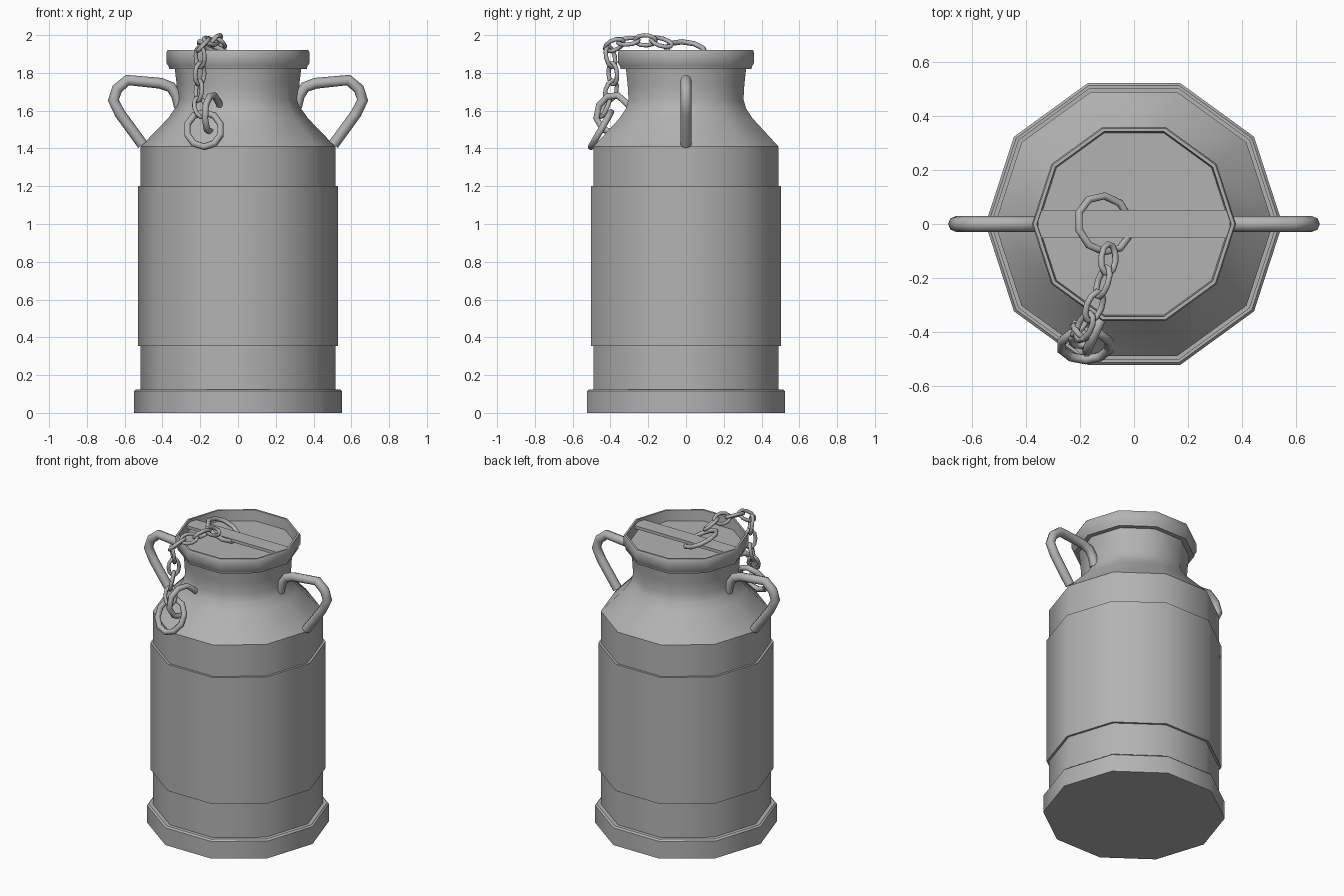
import bpy, bmesh, math
from mathutils import Vector

if "Cube" in bpy.data.objects:
    bpy.data.objects.remove(bpy.data.objects["Cube"])

SIDES = 10
steel = bpy.data.materials.new("dull steel")
steel.use_nodes = True
grey = (0.45, 0.45, 0.45, 1)
steel.diffuse_color = grey
steel.node_tree.nodes["Principled BSDF"].inputs["Base Color"].default_value = grey


def finish(name, mesh, angle=38):
    obj = bpy.data.objects.new(name, mesh)
    bpy.context.collection.objects.link(obj)
    mesh.materials.clear()
    mesh.materials.append(steel)
    bpy.ops.object.select_all(action="DESELECT")
    obj.select_set(True)
    bpy.context.view_layer.objects.active = obj
    bpy.ops.object.shade_smooth_by_angle(angle=math.radians(angle))
    return obj


def lathe(name, profile):
    """Turn a (radius, height) profile into a ten-sided solid, capped at both ends."""
    bm = bmesh.new()
    rings = []
    for r, z in profile:
        turn = [math.tau * i / SIDES for i in range(SIDES)]
        rings.append([bm.verts.new((r * math.cos(a), r * math.sin(a), z)) for a in turn])
    for low, high in zip(rings, rings[1:]):
        for i in range(SIDES):
            j = (i + 1) % SIDES
            bm.faces.new((low[i], low[j], high[j], high[i]))
    bm.faces.new(rings[0][::-1])
    bm.faces.new(rings[-1])
    mesh = bpy.data.meshes.new(name)
    bm.to_mesh(mesh)
    bm.free()
    return finish(name, mesh)


def tube(name, points, radius, closed=False):
    """Sweep a round rod along a polyline."""
    curve = bpy.data.curves.new(name, "CURVE")
    curve.dimensions = "3D"
    curve.bevel_depth = radius
    curve.bevel_resolution = 2
    curve.use_fill_caps = not closed
    line = curve.splines.new("POLY")
    line.points.add(len(points) - 1)
    for p, co in zip(line.points, points):
        p.co = (*co, 1)
    line.use_cyclic_u = closed
    temp = bpy.data.objects.new("temp", curve)
    mesh = bpy.data.meshes.new_from_object(temp)
    bpy.data.objects.remove(temp)
    mesh.name = name
    return finish(name, mesh, 60)


def loop(name, centre, u, v, half_u, half_v, radius, count=10):
    """Closed oval ring lying in the plane of u and v."""
    turn = [math.tau * (i + 0.5) / count for i in range(count)]
    pts = [Vector(centre) + u * half_u * math.cos(a) + v * half_v * math.sin(a) for a in turn]
    return tube(name, pts, radius, True)


# Can body: foot band, walls, raised middle band, shoulder and neck
lathe("can_body", [
    (0.55, 0), (0.55, 0.115), (0.54, 0.125), (0.515, 0.125), (0.515, 0.355),
    (0.53, 0.355), (0.53, 1.2), (0.515, 1.2), (0.515, 1.41), (0.37, 1.56),
    (0.335, 1.61), (0.32, 1.66), (0.325, 1.74), (0.335, 1.825)])

# Lid with a stepped rim and a sunken top
lathe("lid", [
    (0.33, 1.82), (0.365, 1.82), (0.367, 1.835), (0.378, 1.85), (0.378, 1.91),
    (0.373, 1.92), (0.36, 1.92), (0.355, 1.85)])

# Flat bar across the sunken top
bpy.ops.mesh.primitive_cube_add(size=1)
bar = bpy.context.object
bar.name = "lid_bar"
for vert in bar.data.vertices:
    vert.co = (vert.co.x * 0.71, vert.co.y * 0.104, 1.895 + vert.co.z * 0.02)
bar.data.materials.append(steel)

# Side handles
handle = [(0.31, 1.62), (0.325, 1.68), (0.355, 1.725), (0.41, 1.745), (0.585, 1.762),
          (0.64, 1.715), (0.66, 1.655), (0.625, 1.585), (0.505, 1.42)]
for name, side in (("left_handle", 1), ("right_handle", -1)):
    tube(name, [(side * x, 0, z) for x, z in handle], 0.029)

# Ring looped round the lid bar
X, Y, Z = Vector((1, 0, 0)), Vector((0, 1, 0)), Vector((0, 0, 1))
tilt = Vector((0.9, -0.1, -0.4)).normalized()
loop("lid_ring", (-0.11, 0, 1.918), tilt, Vector((0, 0.98, -0.15)), 0.108, 0.106, 0.014)

# Chain: links alternate a quarter turn along the path
path = [Vector(p) for p in (
    (-0.09, -0.09, 1.95), (-0.10, -0.17, 1.975), (-0.13, -0.26, 1.97),
    (-0.165, -0.35, 1.965), (-0.20, -0.41, 1.93), (-0.20, -0.39, 1.84),
    (-0.205, -0.385, 1.75), (-0.21, -0.41, 1.66), (-0.19, -0.445, 1.575))]
for i, (a, b) in enumerate(zip(path, path[1:])):
    along = (b - a).normalized()
    side = along.cross(Vector((0.6, 0.5, 0.62))).normalized()
    if i % 2:
        side = along.cross(side)
    loop(f"chain_link_{i + 1}", (a + b) / 2, along, side, 0.058, 0.033, 0.0115)

# Large end ring hanging against the shoulder
slope = Vector((0, 0.5, 0.87)).normalized()
loop("end_ring", (-0.18, -0.45, 1.5), X, slope, 0.092, 0.105, 0.018)

# Staple fixed to the shoulder
tube("shoulder_staple", [
    (-0.13, -0.37, 1.48), (-0.165, -0.44, 1.5), (-0.175, -0.475, 1.56),
    (-0.17, -0.46, 1.63), (-0.15, -0.415, 1.675), (-0.125, -0.36, 1.68),
    (-0.10, -0.315, 1.64), (-0.09, -0.28, 1.6)], 0.018)
